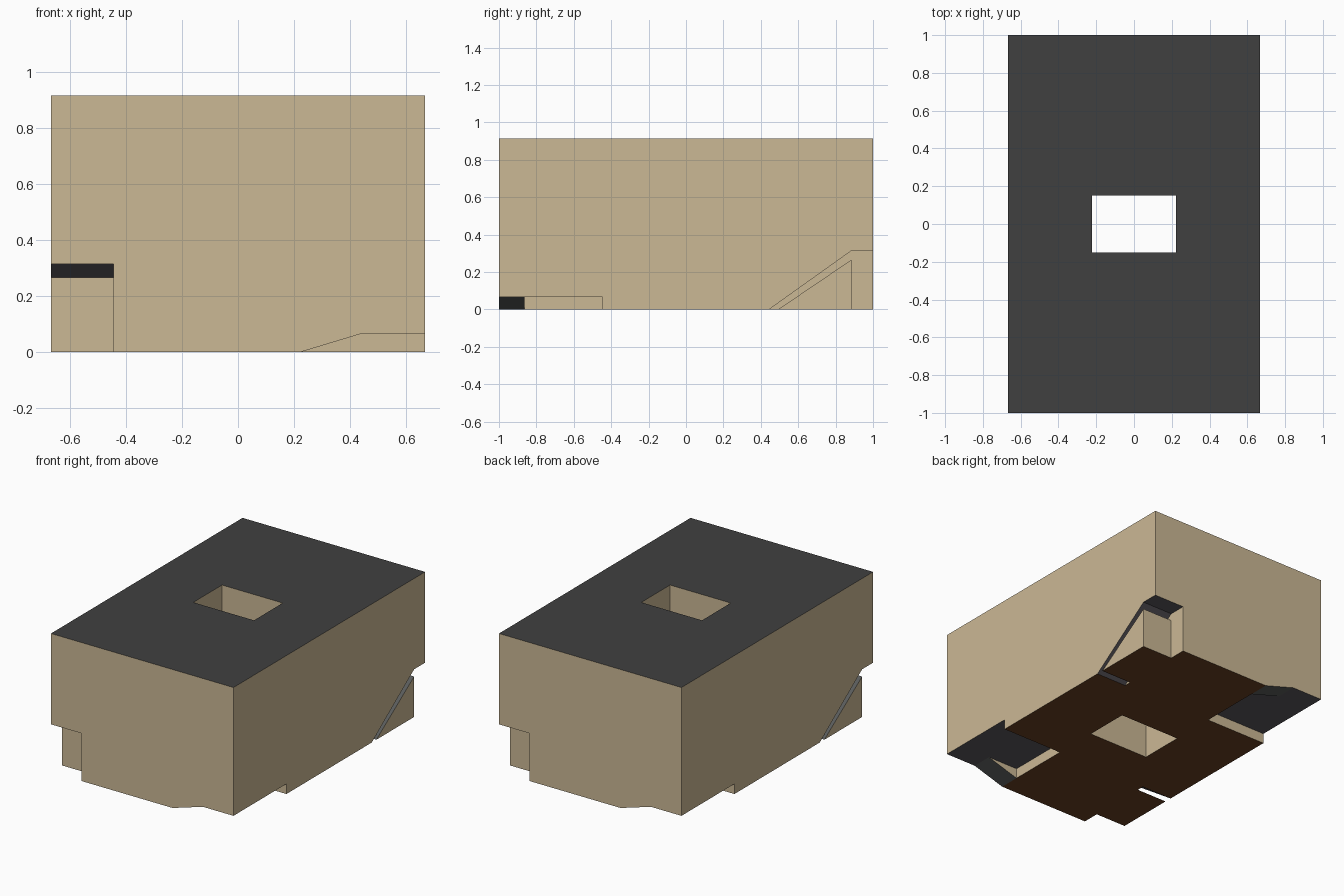
import bpy, bmesh, math
from mathutils import Matrix

if "Cube" in bpy.data.objects:
    bpy.data.objects.remove(bpy.data.objects["Cube"])

W, L, H = 0.667, 1.0, 0.915      # half width, half length, height
N = 0.067                        # low notch height
X1, X2 = 0.222, 0.444


def material(name, rgb):
    m = bpy.data.materials.new(name)
    m.diffuse_color = (*rgb, 1)
    m.use_nodes = True
    m.node_tree.nodes["Principled BSDF"].inputs["Base Color"].default_value = m.diffuse_color
    return m


mats = [material("tan_wall", (0.597, 0.479, 0.301)),
        material("dark_grey_roof", (0.051, 0.051, 0.051)),
        material("brown_base", (0.138, 0.050, 0.017)),
        material("charcoal_underside", (0.107, 0.098, 0.112)),
        material("grey_ramp", (0.100, 0.106, 0.104))]


def prism(name, points, axis, a, b, turn=0.0):
    """Extrude a 2D profile along x, y or z from a to b, then turn it about z."""
    place = {"x": lambda u, v, t: (t, u, v),
             "y": lambda u, v, t: (u, t, v),
             "z": lambda u, v, t: (u, v, t)}[axis]
    bm = bmesh.new()
    face = bm.faces.new([bm.verts.new(place(u, v, a)) for u, v in points])
    ext = bmesh.ops.extrude_face_region(bm, geom=[face])
    verts = [g for g in ext["geom"] if isinstance(g, bmesh.types.BMVert)]
    bmesh.ops.translate(bm, verts=verts, vec=place(0, 0, b - a))
    bmesh.ops.recalc_face_normals(bm, faces=bm.faces[:])
    bm.transform(Matrix.Rotation(turn, 4, "Z"))
    me = bpy.data.meshes.new(name)
    bm.to_mesh(me)
    bm.free()
    ob = bpy.data.objects.new(name, me)
    bpy.context.collection.objects.link(ob)
    return ob


def rect(u0, u1, v0, v1):
    return [(u0, v0), (u1, v0), (u1, v1), (u0, v1)]


# main block
body = prism("block_body", rect(-W, W, -L, L), "z", 0, H)

# central shaft
cutters = [prism("shaft_cutter", rect(-X1, X1, -0.15, 0.15), "z", -0.1, H + 0.1)]

slot = [(0.444, -0.1), (0.444, 0), (0.886, 0.315), (1.1, 0.315), (1.1, -0.1),
        (0.886, -0.1), (0.886, 0.267), (0.492, 0), (0.492, -0.1)]
ramp = [(X1, -0.1), (X1, 0), (X2, N), (0.8, N), (0.8, -0.1)]
for turn in (0, math.pi):
    # tall corner notch with a sloping slot behind it
    cutters.append(prism("slot_cutter", slot, "x", X2, 0.8, turn))
    # low corner notch and its ramped end strip
    cutters.append(prism("notch_cutter", rect(X1, 0.8, -0.1, N), "y", -0.863, -0.447, turn))
    cutters.append(prism("ramp_cutter", ramp, "y", -1.1, -0.8, turn))

for c in cutters:
    c.hide_render = True
    mod = body.modifiers.new(c.name, "BOOLEAN")
    mod.operation = "DIFFERENCE"
    mod.solver = "EXACT"
    mod.object = c

# bake the cuts, then remove the helpers
dg = bpy.context.evaluated_depsgraph_get()
baked = bpy.data.meshes.new_from_object(body.evaluated_get(dg))
body.modifiers.clear()
body.data = baked
for c in cutters:
    bpy.data.objects.remove(c)

# colour by face direction and height
baked.materials.clear()
for m in mats:
    baked.materials.append(m)
for p in baked.polygons:
    n = p.normal
    if n.z > 0.95:
        p.material_index = 1      # roof
    elif n.z > 0.3 or (n.z < -0.3 and abs(n.x) > 0.2):
        p.material_index = 4      # slot floor, ramps
    elif n.z < -0.3:
        p.material_index = 2 if p.center.z < 0.005 else 3
    else:
        p.material_index = 0
    p.use_smooth = False
